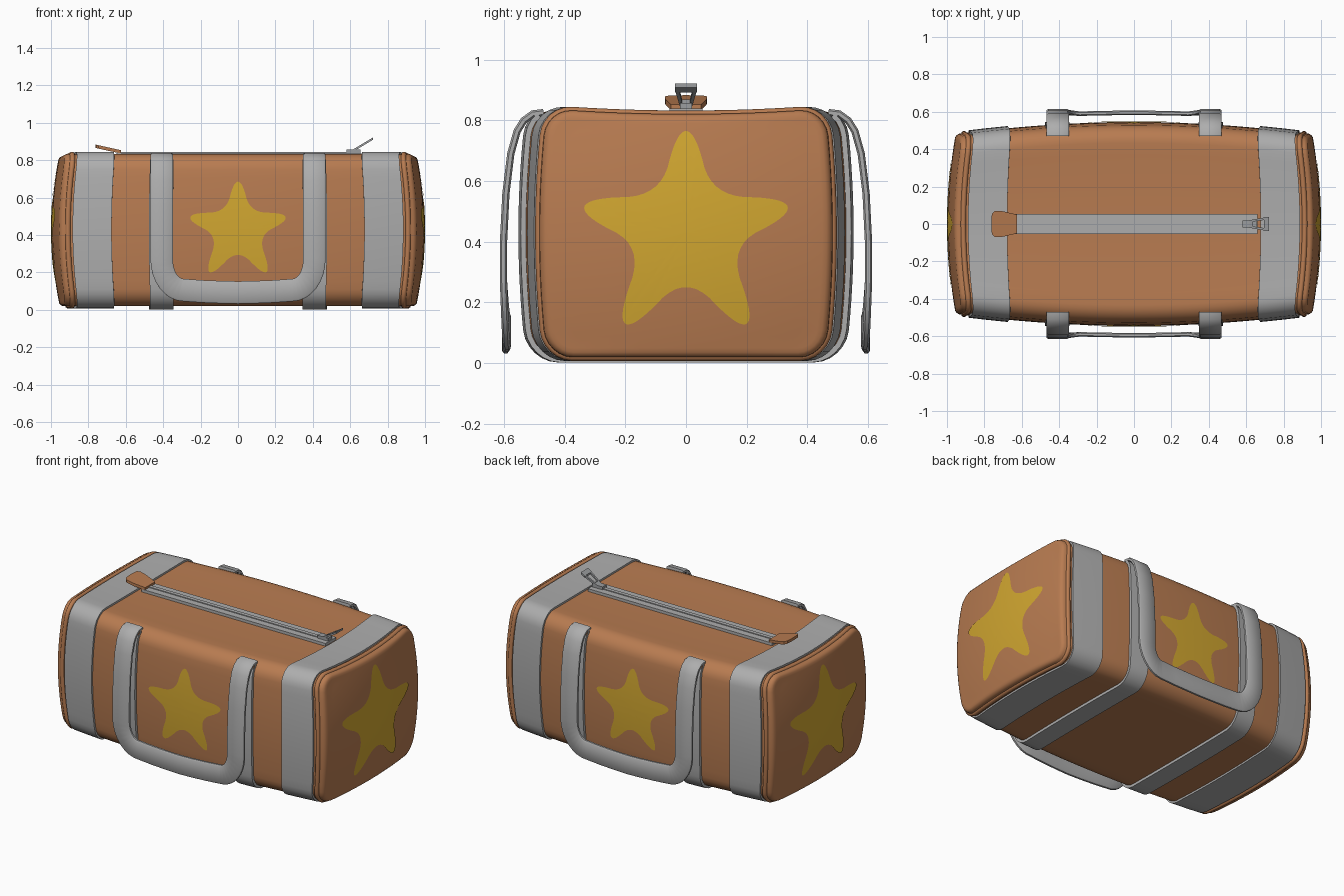
import bpy, bmesh, math
from mathutils import Vector
from mathutils.bvhtree import BVHTree

if "Cube" in bpy.data.objects:
    bpy.data.objects.remove(bpy.data.objects["Cube"])


def material(name, rgb):
    m = bpy.data.materials.new(name)
    m.diffuse_color = (*rgb, 1)
    m.use_nodes = True
    m.node_tree.nodes["Principled BSDF"].inputs["Base Color"].default_value = m.diffuse_color
    return m


TAN = material("tan fabric", (0.48, 0.20, 0.082))
GREY = material("grey webbing", (0.42, 0.42, 0.42))
YELLOW = material("yellow star", (0.64, 0.385, 0.03))
METAL = material("zip metal", (0.33, 0.34, 0.35))


def make(name, verts, faces, mat, recalc=True, angle=40):
    me = bpy.data.meshes.new(name)
    me.from_pydata([tuple(v) for v in verts], [], faces)
    bm = bmesh.new()
    bm.from_mesh(me)
    if recalc:
        bmesh.ops.recalc_face_normals(bm, faces=bm.faces)
    loose = [v for v in bm.verts if not v.link_faces]
    bmesh.ops.delete(bm, geom=loose, context='VERTS')
    bm.to_mesh(me)
    bm.free()
    me.materials.append(mat)
    ob = bpy.data.objects.new(name, me)
    bpy.context.collection.objects.link(ob)
    bpy.ops.object.select_all(action='DESELECT')
    ob.select_set(True)
    bpy.context.view_layer.objects.active = ob
    bpy.ops.object.shade_smooth_by_angle(angle=math.radians(angle))
    return ob


CZ = 0.43


def ring(x, off=0.0, s=1.0):
    """Cross-section of the bag at x: a rounded box, bulging sides, sagging top."""
    w = 0.545 - 0.06 * (x / 0.88) ** 2 + off
    h, r = 0.411 + off, 0.09 + off
    arcs = []
    for i, (sy, sz) in enumerate([(1, 1), (-1, 1), (-1, -1), (1, -1)]):
        angs = [math.radians(i * 90 + k * 15) for k in range(7)]
        arcs.append([Vector((sy * (w - r) + r * math.cos(a), sz * (h - r) + r * math.sin(a)))
                     for a in angs])
    flat = []
    for i in range(4):
        a, b = arcs[i][-1], arcs[(i + 1) % 4][0]
        flat += arcs[i] + [a.lerp(b, k / 14) for k in range(1, 14)]
    out = []
    for y, z in flat:
        y *= 1 - 0.05 * (z / h) ** 2
        z -= 0.02 * (1 - (y / w) ** 2) * max(0, z / h) ** 3
        y, z = y * s, z * s
        bul = 2 - min(1, (y / w) ** 2) - min(1, (z / h) ** 2)
        dx = 0.037 * bul * min(1, (x / 0.88) ** 2)
        out.append(Vector((x + math.copysign(dx, x), y, z + CZ)))
    return out


def loft(name, rows, mat, caps=False, loop=False, keep=lambda c: True):
    verts = [p for row in rows for p in ring(*row)]
    n, k = len(verts) // len(rows), len(rows)
    faces = []
    for i in range(k if loop else k - 1):
        for j in range(n):
            a, b = i * n, (i + 1) % k * n
            f = (a + j, a + (j + 1) % n, b + (j + 1) % n, b + j)
            if keep(sum((verts[q] for q in f), Vector()) / 4):
                faces.append(f)
    if caps:
        faces += [tuple(range(n)), tuple(range((k - 1) * n, k * n))]
    return make(name, verts, faces, mat)


# bag body with bulging end panels
end = [(0.912, -0.006, 1), (0.919, -0.016, 1)]
end += [(0.922, -0.03, s) for s in (1, .9, .8, .7, .6, .5, .4, .3, .2, .1, .02)]
mid = [(-0.9 + 0.06 * i, 0, 1) for i in range(31)]
body = loft("bag_body", [(-x, o, s) for x, o, s in reversed(end)] + mid + end, TAN, caps=True)

# corner bands, side straps and end piping
for side, sg in (("left", -1), ("right", 1)):
    def band(x0, x1, off):
        xs = [x0 + (x1 - x0) * i / 5 for i in range(6)]
        return [(sg * x0, -0.006)] + [(sg * x, off) for x in xs] + [(sg * x1, -0.006)]
    loft(side + "_end_band", band(0.655, 0.85, 0.012), GREY, loop=True)
    loft(side + "_under_strap", band(0.342, 0.466, 0.017), GREY, loop=True,
         keep=lambda c: c.z < 0.81)
    cu = bpy.data.curves.new(side + "_piping", 'CURVE')
    cu.dimensions = '3D'
    cu.bevel_depth, cu.bevel_resolution = 0.015, 2
    sp = cu.splines.new('POLY')
    pts = ring(sg * 0.873, -0.003)
    sp.points.add(len(pts) - 1)
    for q, p in zip(sp.points, pts):
        q.co = (*p, 1)
    sp.use_cyclic_u = True
    cu.materials.append(TAN)
    bpy.context.collection.objects.link(bpy.data.objects.new(side + "_piping", cu))

# carry handles: a flat band swept along a hanging U
half = [(0.408, y, z, 0) for y, z in ((.47, .826), (.505, .822), (.535, .80), (.557, .765),
                                      (.578, .69), (.594, .56), (.602, .40))]
for i in range(9):
    a = math.radians(i * 11.25)
    half.append((0.29 + 0.118 * math.cos(a), 0.602 - 0.012 * i / 8, 0.27 - 0.165 * math.sin(a), a))
half += [(0.19, 0.592, 0.098, math.pi / 2), (0.09, 0.594, 0.094, math.pi / 2)]
path = [(Vector((x, y, z)), Vector((math.cos(a), 0, -math.sin(a)))) for x, y, z, a in half]
flip = Vector((-1, 1, 1))
path += [(Vector((0, 0.595, 0.092)), Vector((0, 0, -1)))]
path += [(p * flip, w * flip) for p, w in reversed(path[:-1])]
PROFILE = [(-.06, -.006), (-.052, -.012), (.052, -.012), (.06, -.006),
           (.06, .006), (.052, .012), (-.052, .012), (-.06, .006)]
for name, sg in (("front_handle", -1), ("back_handle", 1)):
    verts, faces = [], []
    for i, (p, w) in enumerate(path):
        t = path[min(i + 1, len(path) - 1)][0] - path[max(i - 1, 0)][0]
        nrm = t.cross(w).normalized()
        for u, v in PROFILE:
            q = p + w * u + nrm * v
            verts.append((q.x, sg * q.y, q.z))
    for i in range(len(path) - 1):
        for j in range(8):
            k = (j + 1) % 8
            faces.append((i * 8 + j, i * 8 + k, i * 8 + 8 + k, i * 8 + 8 + j))
    faces += [tuple(range(8)), tuple(range(len(verts) - 8, len(verts)))]
    make(name, verts, faces, GREY)

# stars laid on the body surface
right = [(0, .335), (.085, .12), (.335, .085), (.14, -.045), (.2, -.30), (0, -.135)]
pts = right + [(-x, z) for x, z in reversed(right[1:-1])]
star = []
for i, p in enumerate(pts):
    p = Vector(p)
    if i % 2 == 0:                      # blunt tips
        n = Vector((p.y, -p.x)).normalized() * 0.03
        star += [p - n, p + n]
    else:
        star.append(p)
for _ in range(3):                      # corner cutting
    m = len(star)
    star = [star[i].lerp(star[(i + 1) % m], f) for i in range(m) for f in (.25, .75)]
bm = bmesh.new()
bm.from_mesh(body.data)
tree = BVHTree.FromBMesh(bm)
bm.free()
for name, d, size in (("front_star", Vector((0, -1, 0)), 0.76), ("back_star", Vector((0, 1, 0)), 0.76),
                      ("left_star", Vector((-1, 0, 0)), 1), ("right_star", Vector((1, 0, 0)), 1)):
    across = Vector((0, 0, 1)).cross(d)
    verts, faces, m, R = [], [], len(star), 8
    for r in range(R + 1):
        for p in star:
            q = p * size * max(r / R, 0.01)
            o = across * q.x + Vector((0, 0, CZ + q.y)) + d * 2
            verts.append(tree.ray_cast(o, -d)[0] + d * 0.004)
    for r in range(R):
        for j in range(m):
            k = (j + 1) % m
            faces.append((r * m + j, r * m + k, r * m + m + k, r * m + m + j))
    faces.append(tuple(reversed(range(m))))
    ob = make(name, verts, faces, YELLOW, recalc=False)
    if sum((f.normal * f.area for f in ob.data.polygons), Vector()).dot(d) < 0:
        ob.data.flip_normals()


def slab(name, outline, z0, slope, thick, mat):
    """Plate from an xy outline, height rising along x by slope."""
    n, x0 = len(outline), outline[0][0]
    verts = [(x, y, z0 + slope * (x - x0) + t) for t in (0, thick) for x, y in outline]
    faces = [tuple(range(n)), tuple(range(n, 2 * n))]
    faces += [(i, (i + 1) % n, n + (i + 1) % n, n + i) for i in range(n)]
    return make(name, verts, faces, mat, angle=30)


def rect(x0, x1, y0, y1):
    return [(x0, y0), (x1, y0), (x1, y1), (x0, y1)]


# zip tape, teeth, tab and puller
slab("zip_tape", rect(-0.65, 0.66, -0.054, 0.054), 0.81, 0, 0.029, GREY)
slab("zip_teeth", rect(-0.63, 0.62, -0.012, 0.012), 0.83, 0, 0.014, GREY)
slab("zip_tab", [(-.625, -.05), (-.70, -.068), (-.745, -.07), (-.76, -.055), (-.763, 0),
                 (-.76, .055), (-.745, .07), (-.70, .068), (-.625, .05)], 0.835, -0.22, 0.018, TAN)
slab("zip_slider", rect(0.58, 0.655, -0.02, 0.02), 0.838, 0, 0.02, METAL)
slab("puller_base", rect(0.615, 0.635, -0.02, 0.02), 0.845, 0.6, 0.012, METAL)
slab("puller_end", rect(0.695, 0.722, -0.037, 0.037), 0.893, 0.6, 0.012, METAL)
for name, s in (("puller_arm_front", -1), ("puller_arm_back", 1)):
    slab(name, [(0.615, s * .02), (0.615, s * .01), (0.70, s * .022), (0.70, s * .035)],
         0.845, 0.6, 0.012, METAL)
